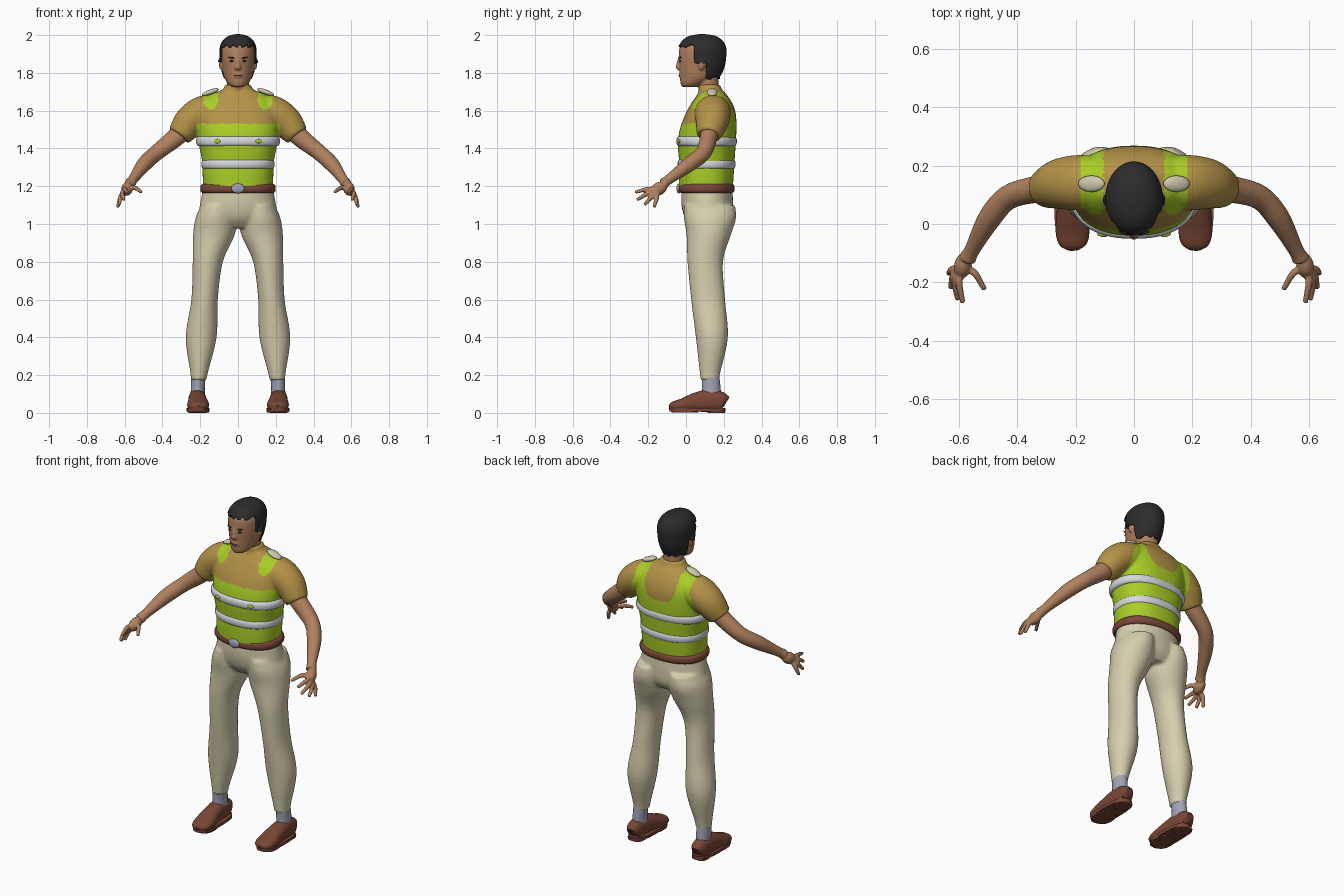
import bpy, bmesh, math
from mathutils import Vector, Matrix, Euler

cube = bpy.data.objects.get("Cube")
if cube:
    bpy.data.objects.remove(cube, do_unlink=True)


def material(name, *rgb):
    m = bpy.data.materials.new(name)
    m.use_nodes = True
    m.diffuse_color = (*rgb, 1)
    m.node_tree.nodes["Principled BSDF"].inputs["Base Color"].default_value = (*rgb, 1)
    return m


SKIN = material("skin", 0.44, 0.22, 0.115)
HAIR = material("black hair", 0.025, 0.025, 0.027)
SHIRT = material("ochre shirt", 0.46, 0.29, 0.065)
LIME = material("lime vest", 0.40, 0.62, 0.02)
SILVER = material("reflective silver", 0.68, 0.69, 0.72)
BROWN = material("belt leather", 0.20, 0.065, 0.04)
TAN = material("trouser cloth", 0.67, 0.62, 0.42)
GREY = material("lavender grey", 0.36, 0.36, 0.46)
CREAM = material("cream patch", 0.62, 0.58, 0.42)
SHOE = material("shoe leather", 0.19, 0.062, 0.036)


def spline(pts, steps):
    """Catmull-Rom through stations of any dimension."""
    p = [Vector(q) for q in pts]
    p = [2 * p[0] - p[1]] + p + [2 * p[-1] - p[-2]]
    out = []
    for a, b, c, d in zip(p, p[1:], p[2:], p[3:]):
        for i in range(steps):
            t = i / steps
            out.append((2 * b + (c - a) * t + (2 * a - 5 * b + 4 * c - d) * t * t
                        + (3 * b - a - 3 * c + d) * t ** 3) / 2)
    return out + [p[-2]]


def tube(bm, pts, flat=False, mirror=True, n=2.0, steps=5, sides=32):
    """Loft rings (x, y, z, rx, ry); flat keeps every ring horizontal."""
    st = spline(pts, steps) if steps else [Vector(q) for q in pts]
    mid = [Vector(s[:3]) for s in st]
    for sign in (1, -1) if mirror else (1,):
        rings = []
        for i, s in enumerate(st):
            tan = (mid[min(i + 1, len(mid) - 1)] - mid[max(i - 1, 0)]).normalized()
            u, v = Vector((1, 0, 0)), Vector((0, 1, 0))
            if not flat:
                u = (u - tan * tan.x).normalized()
                v = tan.cross(u)
            ring = []
            for k in range(sides):
                a = math.tau * k / sides
                c, d = math.cos(a), math.sin(a)
                q = (mid[i] + u * s[3] * math.copysign(abs(c) ** (2 / n), c)
                     + v * s[4] * math.copysign(abs(d) ** (2 / n), d))
                ring.append(bm.verts.new((q.x * sign, q.y, q.z)))
            rings.append(ring)
        for r, t in zip(rings, rings[1:]):
            for k in range(sides):
                j = (k + 1) % sides
                bm.faces.new((r[k], r[j], t[j], t[k]))
        bm.faces.new(rings[0])
        bm.faces.new(rings[-1])


def ball(bm, loc, size, rot=(0, 0, 0), mirror=True):
    m = Matrix.LocRotScale(Vector(loc), Euler(rot), Vector(size))
    for sign in (1, -1) if mirror else (1,):
        bmesh.ops.create_uvsphere(bm, u_segments=24, v_segments=14, radius=1,
                                  matrix=Matrix.Diagonal((sign, 1, 1, 1)) @ m)


def finish(name, bm, mats, voxel=0, smooth=4, rule=None, sharp=50):
    """Make the object; optionally fuse its volumes and colour faces by a rule."""
    bmesh.ops.recalc_face_normals(bm, faces=bm.faces)
    me = bpy.data.meshes.new(name)
    bm.to_mesh(me)
    bm.free()
    ob = bpy.data.objects.new(name, me)
    bpy.context.collection.objects.link(ob)
    if voxel:
        r = ob.modifiers.new("fuse", "REMESH")
        r.mode, r.voxel_size = "VOXEL", voxel
        s = ob.modifiers.new("relax", "SMOOTH")
        s.factor, s.iterations = 0.5, smooth
        dg = bpy.context.evaluated_depsgraph_get()
        me = bpy.data.meshes.new_from_object(ob.evaluated_get(dg))
        ob.modifiers.clear()
        ob.data = me
    me.materials.clear()
    for m in mats:
        me.materials.append(m)
    for f in me.polygons:
        f.use_smooth = True
        f.material_index = rule(f.center) if rule else 0
    if not voxel:
        me.set_sharp_from_angle(angle=math.radians(sharp))
    return ob


# Trousers: hips and two legs fused
bm = bmesh.new()
tube(bm, [(0, .11, 1.19, .185, .135), (0, .113, 1.1, .202, .137),
          (0, .12, 1.03, .212, .125), (0, .125, .98, .19, .09)], True, False)
tube(bm, [(.105, .125, 1.1, .09, .135), (.117, .127, 1.03, .108, .138), (.128, .12, .94, .11, .117),
          (.16, .102, .8, .08, .094), (.177, .117, .6, .07, .09), (.195, .137, .4, .082, .085),
          (.206, .127, .21, .046, .054), (.208, .127, .172, .044, .05)], True)
finish("trousers", bm, [TAN], .009, 5)


# Shirt and vest: trunk and sleeves fused, vest painted by region
def vest(c):
    x, y, z = abs(c.x), c.y, c.z
    strap = .105 < x < .182
    if y < .13:
        tab = strap and z > 1.605 + 25 * (x - .144) ** 2
        return int((z < 1.53 and x < .222) or tab)
    low = z < 1.53 + .06 * (x / .1) ** 4 and x < .1
    side = x < .215 - .2 * max(z - 1.5, 0) and z < 1.6
    return int(low or strap or (side and x >= .1))


bm = bmesh.new()
tube(bm, [(0, .105, 1.18, .183, .142), (0, .107, 1.25, .187, .145), (0, .11, 1.33, .19, .147),
          (0, .11, 1.42, .207, .153), (0, .117, 1.5, .217, .15), (0, .13, 1.58, .222, .134),
          (0, .137, 1.64, .2, .108), (0, .137, 1.685, .145, .078), (0, .13, 1.71, .085, .062),
          (0, .122, 1.738, .068, .058)], True, False, 2.3, sides=48)
tube(bm, [(.1, .14, 1.6, .08, .085), (.18, .142, 1.59, .09, .095), (.25, .138, 1.545, .086, .088),
          (.295, .125, 1.49, .072, .072), (.312, .12, 1.467, .064, .062)])
finish("shirt_and_vest", bm, [SHIRT, LIME], .0075, 5, vest)

# Reflective bands around the vest, and the belt
for name, z, h, rx, ry, mat in (("upper_band", 1.438, .026, .222, .16, SILVER),
                                ("lower_band", 1.317, .026, .194, .153, SILVER),
                                ("belt", 1.188, .024, .2, .148, BROWN)):
    bm = bmesh.new()
    tube(bm, [(0, .109, z + h * t, rx - .012 * t ** 4, ry - .012 * t ** 4)
              for t in (-1, -.8, -.4, .4, .8, 1)], True, False, 2.3, 0, 64)
    finish(name, bm, [mat])
bm = bmesh.new()
ball(bm, (0, -.038, 1.188), (.035, .012, .026), mirror=False)
finish("buckle", bm, [GREY])
bm = bmesh.new()
ball(bm, (.11, -.038, 1.438), (.018, .006, .011), (0, 0, .25))
finish("band_spots", bm, [LIME])

# Shoulder patches
bm = bmesh.new()
ball(bm, (.146, .138, 1.698), (.048, .028, .014), (0, .35, 0))
finish("shoulder_patches", bm, [CREAM])

# Arms with hands and fingers
bm = bmesh.new()
tube(bm, [(.27, .13, 1.52, .052, .05), (.33, .12, 1.458, .05, .046), (.43, .092, 1.378, .042, .042),
          (.495, .02, 1.318, .04, .04), (.553, -.085, 1.24, .027, .027),
          (.572, -.12, 1.213, .03, .029)], sides=24)
ball(bm, (.587, -.143, 1.187), (.03, .048, .034), (.5, 0, .2))
knuckle = Vector((.592, -.155, 1.178))
fingers = [((.6, -.2, 1.185), (.587, -.27, 1.168)), ((.613, -.195, 1.165), (.605, -.26, 1.128)),
           ((.62, -.178, 1.148), (.628, -.22, 1.102)), ((.622, -.155, 1.138), (.637, -.17, 1.088)),
           ((.55, -.165, 1.192), (.512, -.225, 1.17))]
for mid, tip in fingers:
    tube(bm, [(*knuckle, .013, .013), (*mid, .0125, .0125), (*tip, .009, .009)], sides=12)
finish("arms", bm, [SKIN], .005, 2)

# Head: neck, skull, nose, ears fused
bm = bmesh.new()
tube(bm, [(0, .122, 1.68, .06, .054), (0, .118, 1.74, .058, .055), (0, .112, 1.81, .06, .06)], True, False)
tube(bm, [(0, .015, 1.725, .03, .035), (0, .035, 1.742, .054, .064), (0, .068, 1.78, .075, .1),
          (0, .08, 1.83, .085, .116), (0, .083, 1.88, .09, .122), (0, .086, 1.93, .09, .12),
          (0, .087, 1.965, .076, .102), (0, .087, 1.988, .048, .068),
          (0, .087, 1.997, .015, .02)], True, False)
tube(bm, [(0, -.03, 1.88, .009, .012), (0, -.037, 1.85, .011, .014), (0, -.04, 1.825, .018, .014),
          (0, -.03, 1.815, .014, .01)], True, False, sides=16)
ball(bm, (0, -.026, 1.787), (.026, .014, .014), mirror=False)
ball(bm, (.09, .085, 1.845), (.01, .018, .03), (-.2, 0, .3))
head = finish("head", bm, [SKIN], .006, 3)


# Hair: shell lifted from the part of the head above the hairline
def hairy(c):
    line = 1.94 if c.y < .045 else 1.855 if c.y < .105 else 1.775
    return c.z > line + .006 * math.sin(c.x * 190)


bm = bmesh.new()
bm.from_mesh(head.data)
bmesh.ops.delete(bm, geom=[f for f in bm.faces if not hairy(f.calc_center_median())], context="FACES")
bm.normal_update()
hair = finish("hair", bm, [HAIR], sharp=180)
shell = hair.modifiers.new("thickness", "SOLIDIFY")
shell.thickness, shell.offset = .008, 1

# Eyes, brows and mouth as thin plates
bm = bmesh.new()
ball(bm, (.034, -.031, 1.863), (.012, .004, .0045), (0, 0, .3))
ball(bm, (.036, -.031, 1.881), (.019, .004, .0035), (0, -.15, .3))
finish("eyes_and_brows", bm, [HAIR])
bm = bmesh.new()
ball(bm, (0, -.036, 1.786), (.021, .005, .003), mirror=False)
finish("mouth", bm, [BROWN])

# Socks
bm = bmesh.new()
tube(bm, [(.213, .13, .07, .04, .052), (.213, .134, .12, .037, .05), (.21, .13, .19, .038, .047)], True)
finish("socks", bm, [GREY])

# Shoes: lofted uppers on flat soles with a heel
bm = bmesh.new()
tube(bm, [(.216, .21, .05, .02, .025), (.216, .195, .057, .04, .05), (.216, .13, .064, .046, .06),
          (.214, .06, .058, .05, .052), (.211, -.02, .042, .058, .034), (.209, -.068, .034, .048, .025),
          (.208, -.088, .028, .02, .012)], n=2.3)
tube(bm, [(.212, .06, .008, .06, .148), (.212, .06, .026, .061, .15)], True, n=2.7, steps=0)
tube(bm, [(.214, .16, 0, .046, .046), (.214, .16, .012, .048, .048)], True, n=2.7, steps=0)
tube(bm, [(.21, -.005, .002, .056, .07), (.21, -.005, .01, .058, .074)], True, n=2.5, steps=0)
finish("shoes", bm, [SHOE])
